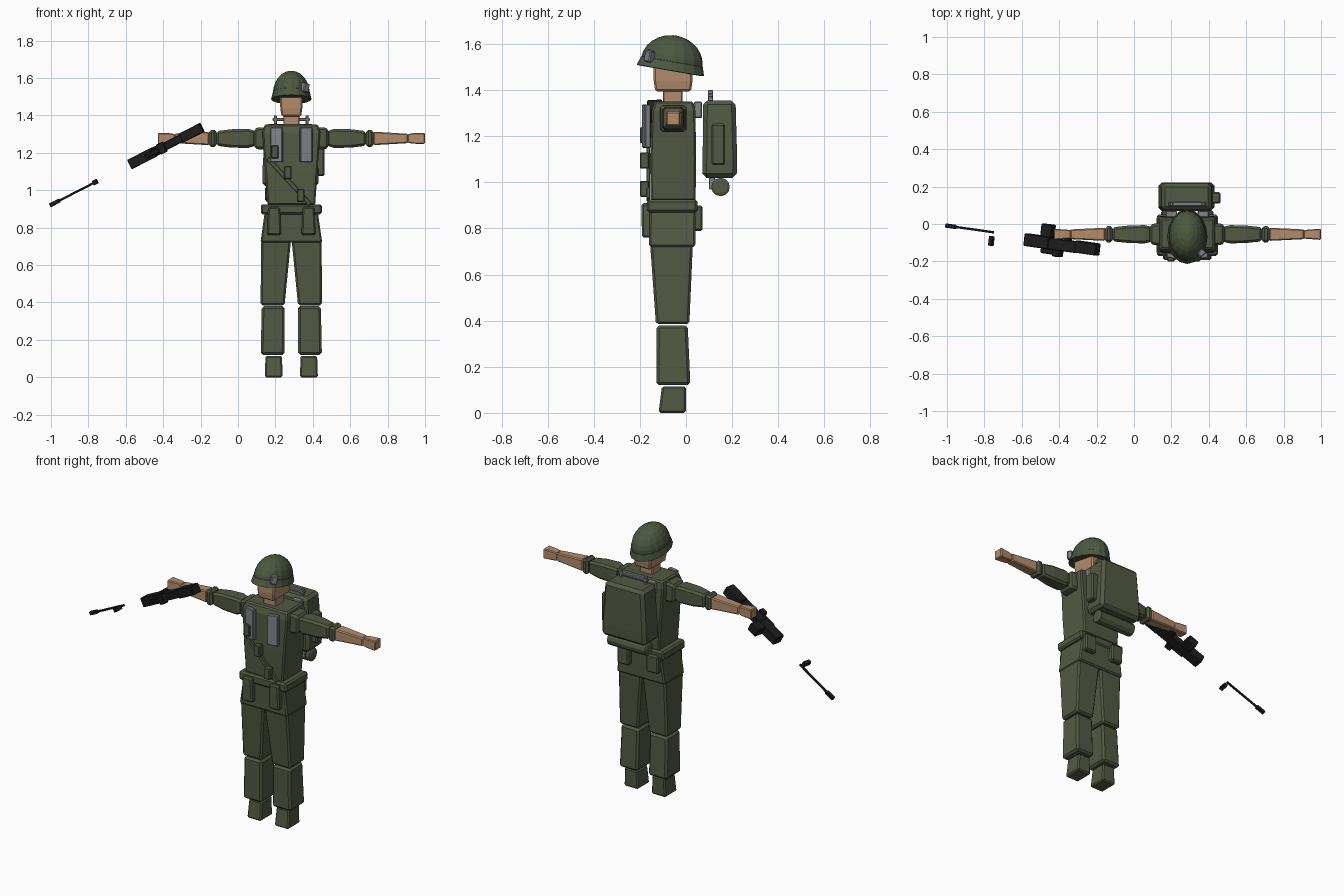
import bpy, bmesh, math
from mathutils import Matrix, Vector

cube = bpy.data.objects.get("Cube")
if cube:
    bpy.data.objects.remove(cube, do_unlink=True)


def material(name, r, g, b):
    m = bpy.data.materials.new(name)
    m.use_nodes = True
    m.diffuse_color = (r, g, b, 1)
    bsdf = next(n for n in m.node_tree.nodes if n.type == 'BSDF_PRINCIPLED')
    bsdf.inputs["Base Color"].default_value = (r, g, b, 1)
    return m


OLIVE = material("olive cloth", 0.085, 0.1, 0.058)
GREEN = material("helmet green", 0.072, 0.098, 0.052)
SKIN = material("skin", 0.45, 0.265, 0.155)
GREY = material("strap grey", 0.22, 0.23, 0.25)
BLACK = material("gun black", 0.012, 0.012, 0.013)

MID, DEPTH = 0.285, -0.055      # body centre line


def finish(name, bm, mat, bevel=0.0, matrix=None):
    bmesh.ops.recalc_face_normals(bm, faces=bm.faces)
    mesh = bpy.data.meshes.new(name)
    bm.to_mesh(mesh)
    bm.free()
    if matrix:
        mesh.transform(matrix)
    mesh.materials.append(mat)
    ob = bpy.data.objects.new(name, mesh)
    bpy.context.collection.objects.link(ob)
    if bevel:
        mod = ob.modifiers.new("edges", 'BEVEL')
        mod.width, mod.segments, mod.angle_limit = bevel, 1, math.radians(40)
    return ob


def loft(name, sections, mat, bevel=0.008, matrix=None):
    """Rectangular rings stacked along z; section = (z, cx, cy, width, depth)."""
    bm = bmesh.new()
    rings = []
    for z, cx, cy, w, d in sections:
        rings.append([bm.verts.new((cx + sx * w / 2, cy + sy * d / 2, z))
                      for sx, sy in ((-1, -1), (1, -1), (1, 1), (-1, 1))])
    for a, b in zip(rings, rings[1:]):
        for i in range(4):
            j = (i + 1) % 4
            bm.faces.new((a[i], a[j], b[j], b[i]))
    bm.faces.new(rings[0][::-1])
    bm.faces.new(rings[-1])
    return finish(name, bm, mat, bevel, matrix)


def box(name, x, y, z, mat, bevel=0.006, matrix=None):
    """Box from (min, max) pairs."""
    cx, cy, w, d = sum(x) / 2, sum(y) / 2, x[1] - x[0], y[1] - y[0]
    return loft(name, [(h, cx, cy, w, d) for h in z], mat, bevel, matrix)


def turned(name, profile, mat, sides, matrix):
    """Solid of revolution about z; profile = (radius, z)."""
    bm = bmesh.new()
    rings = [[bm.verts.new((r * math.cos(math.tau * i / sides),
                            r * math.sin(math.tau * i / sides), z))
              for i in range(sides)] for r, z in profile]
    for a, b in zip(rings, rings[1:]):
        for i in range(sides):
            j = (i + 1) % sides
            bm.faces.new((a[i], a[j], b[j], b[i]))
    bm.faces.new(rings[0][::-1])
    bm.faces.new(rings[-1])
    return finish(name, bm, mat, 0, matrix)


# Legs and arms, one per side
for side, label in ((1, "left"), (-1, "right")):
    leg = MID + side * 0.097
    loft(label + "_foot", [(0, leg - side * .003, -.06, .096, .118),
                           (.115, leg - side * .003, -.052, .088, .105)], OLIVE)
    loft(label + "_shin", [(.12, leg + side * .003, -.055, .127, .148),
                           (.38, leg, -.06, .122, .135)], OLIVE, .012)
    loft(label + "_thigh", [(.385, leg + side * .003, -.058, .128, .145),
                            (.73, MID + side * .082, -.063, .16, .185)], OLIVE, .01)
    arm = Matrix.Translation((MID, DEPTH, 1.277)) @ Matrix.Rotation(side * math.pi / 2, 4, 'Y')
    loft(label + "_shoulder", [(.125, 0, 0, .1, .105), (.15, 0, 0, .118, .115),
                               (.175, 0, 0, .118, .115), (.2, 0, 0, .1, .1)], OLIVE, .012, arm)
    loft(label + "_upper_arm", [(.19, 0, 0, .078, .08), (.23, 0, 0, .102, .098),
                                (.32, 0, 0, .098, .092), (.4, 0, 0, .078, .075)], OLIVE, .012, arm)
    loft(label + "_cuff", [(.4, 0, 0, .094, .088), (.44, 0, 0, .09, .085)], OLIVE, .012, arm)
    loft(label + "_forearm", [(.44, 0, 0, .072, .07), (.625, 0, 0, .05, .052)], SKIN, .006, arm)
    loft(label + "_hand", [(.622, 0, 0, .046, .046), (.65, 0, 0, .056, .05),
                           (.714, 0, 0, .06, .06)], SKIN, .005, arm)

# Trunk
loft("jacket_skirt", [(.72, MID, -.06, .33, .2), (.88, MID, -.058, .285, .2)], OLIVE)
box("belt", (MID - .163, MID + .163), (-.17, .05), (.87, .925), OLIVE, .01)
loft("torso", [(.92, MID, -.056, .255, .195), (1.1, MID, -.056, .28, .2),
               (1.31, MID, -.054, .31, .19), (1.352, MID, -.052, .285, .165)], OLIVE)

# Neck and head
box("neck", (MID - .043, MID + .043), (-.1, -.015), (1.34, 1.41), SKIN, .005)
loft("head", [(1.395, MID, -.056, .105, .155), (1.44, MID, -.056, .118, .168),
              (1.53, MID, -.056, .122, .168)], SKIN, .008)

# Helmet, tipped up at the front
tilt = (Matrix.Translation((MID, -.068, 1.484)) @ Matrix.Rotation(-.17, 4, 'X')
        @ Matrix.Diagonal((.108, .148, 1, 1)))
turned("helmet_brim", [(.92, 0), (1, .002), (.92, .04), (.86, .045)], GREEN, 16, tilt)
dome = [(.91 * math.cos(a), .035 + .12 * math.sin(a))
        for a in (math.radians(d) for d in range(0, 86, 14))]
turned("helmet_dome", dome + [(.02, .155)], GREEN, 16, tilt)
goggle = Matrix.Translation((MID + .073, -.158, 1.548)) @ Matrix.Rotation(.75, 4, 'Z')
box("helmet_clip", (-.019, .019), (-.016, .016), (-.025, .025), GREY, .005,
    goggle @ Matrix.Rotation(.25, 4, 'Y'))

# Harness: front and back straps
for side, label in ((1, "left"), (-1, "right")):
    turn = Matrix.Translation((MID + side * .078, -.172, 0)) @ Matrix.Rotation(side * .22, 4, 'Z')
    box(label + "_front_strap", (-.033, .033), (-.013, .013), (1.15, 1.338), GREY, .004, turn)
    x = MID + side * .085
    box(label + "_back_strap", (x - .03, x + .03), (.035, .07), (1.28, 1.35), GREY, .004)
    x = MID + side * .092
    loft(label + "_front_pouch", [(.76, x, -.166, .075, .05), (.86, x, -.168, .068, .05),
                                  (.91, x, -.168, .06, .048)], OLIVE)
    x = MID + side * .1
    box(label + "_back_pouch", (x - .04, x + .04), (.03, .072), (.79, .9), OLIVE, .008)

# Diagonal bandolier with small pouches
start, end = Vector((.16, -.164, 1.17)), Vector((.385, -.164, .925))
along = end - start
slant = Matrix.Translation((start + end) / 2) @ Matrix.Rotation(
    math.atan2(along.x, along.z), 4, 'Y')
half = along.length / 2
box("bandolier", (-.011, .011), (-.008, .008), (-half, half), OLIVE, .002, slant)
for i, (x, z) in enumerate(((.197, 1.205), (.266, 1.095), (.335, .972))):
    box("bandolier_pouch_%d" % (i + 1), (x - .02, x + .02), (-.2, -.16),
        (z - .035, z + .035), OLIVE, .005)

# Backpack with frame, side pocket and bedroll
loft("backpack", [(1.02, MID - .005, .145, .3, .15), (1.1, MID - .005, .147, .3, .15),
                  (1.355, MID - .005, .145, .265, .14)], OLIVE, .018)
box("backpack_pocket", (.41, .463), (.11, .17), (1.075, 1.255), OLIVE, .008)
box("frame_bar", (MID - .1, MID + .1), (.095, .117), (1.37, 1.385), GREY, .003)
for side, label in ((1, "left"), (-1, "right")):
    x = MID + side * .085
    box(label + "_frame_post", (x - .008, x + .008), (.095, .117), (1.33, 1.4), GREY, .003)
roll = Matrix.Translation((MID - .14, .15, .98)) @ Matrix.Rotation(math.pi / 2, 4, 'Y')
turned("bedroll", [(.03, 0), (.04, .006), (.04, .264), (.03, .27)], OLIVE, 12, roll)
for side, label in ((1, "left"), (-1, "right")):
    x = MID + side * .09
    box(label + "_roll_strap", (x - .012, x + .012), (.1, .125), (.97, 1.04), GREY, .002)

# Rifle: local x runs towards the muzzle, local z is its top
fwd = Vector((-.39, .055, -.2)).normalized()
up = Vector((0, -1, 0))
up = (up - fwd * up.dot(fwd)).normalized()
gun = Matrix((fwd, up.cross(fwd), up)).transposed().to_4x4()
gun.translation = (-.385, -.112, 1.237)


def gun_part(name, x, y, z, bevel=.004):
    box(name, x, (-y, y), z, BLACK, bevel, gun)


gun_part("rifle_stock", (-.218, -.09), .027, (-.035, .03))
gun_part("rifle_receiver", (-.1, .08), .022, (-.03, .032))
gun_part("rifle_handguard", (.07, .218), .028, (-.035, .032))
gun_part("rifle_magazine", (.06, .125), .026, (-.1, -.03))
gun_part("rifle_grip", (-.05, -.01), .015, (-.06, -.02))
gun_part("carry_handle", (.015, .12), .012, (.03, .058))
gun_part("rear_sight", (.0, .04), .03, (.03, .066))
gun_part("rifle_barrel", (.415, .69), .006, (-.022, -.01), .002)
gun_part("rifle_muzzle", (.645, .705), .011, (-.027, -.005), .003)
gun_part("front_sight", (.412, .436), .013, (.006, .058), .003)
